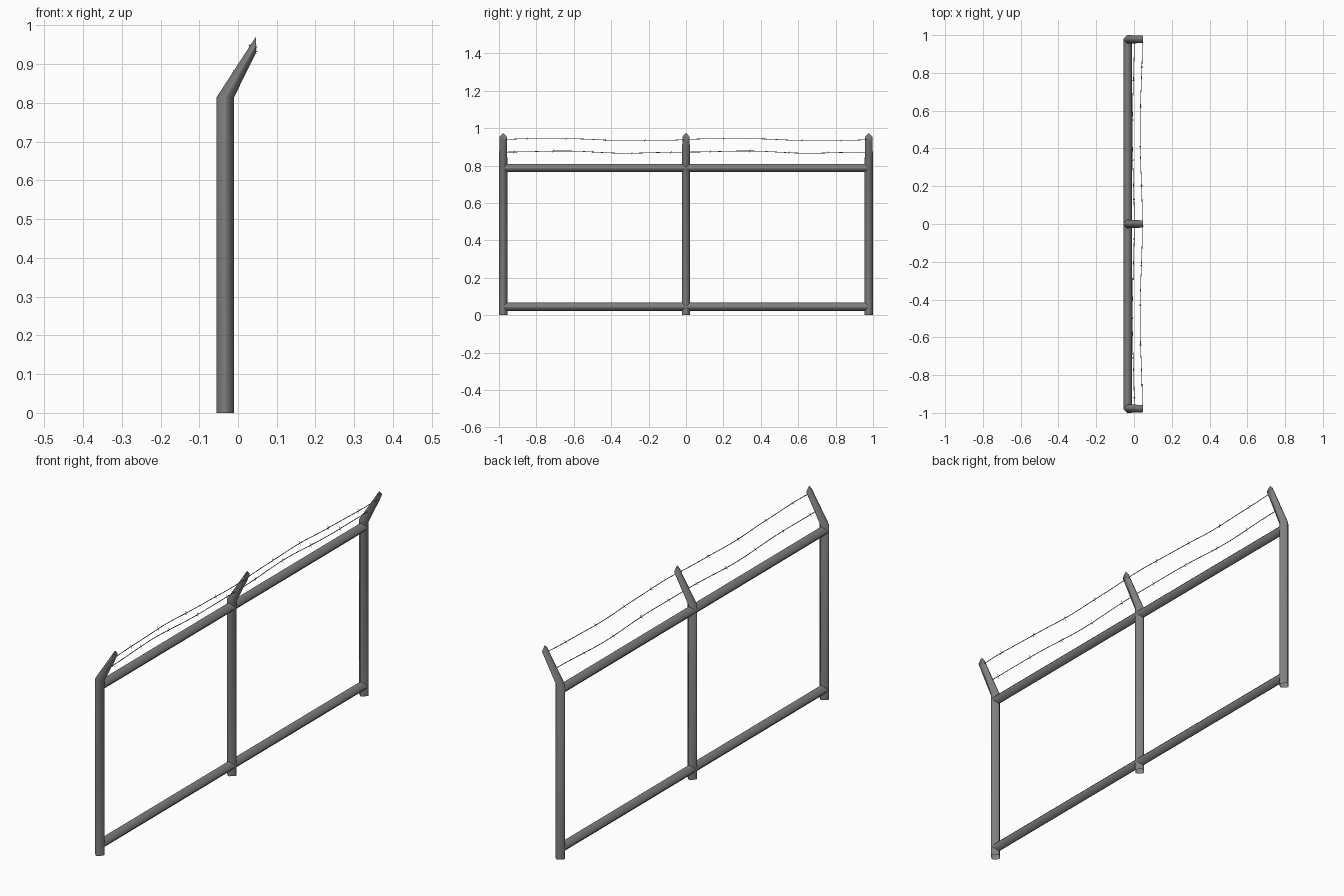
import bpy, bmesh, math
from mathutils import Vector

if "Cube" in bpy.data.objects:
    bpy.data.objects.remove(bpy.data.objects["Cube"])

def material(name, v):
    m = bpy.data.materials.new(name)
    m.diffuse_color = (v, v, v, 1)
    m.use_nodes = True
    m.node_tree.nodes["Principled BSDF"].inputs["Base Color"].default_value = m.diffuse_color
    return m

STEEL = material("grey steel", 0.215)
WIRE = material("grey wire", 0.2)
R, PX = 0.0225, -0.0325
POSTS = (-0.9775, 0.0, 0.9775)
C = 0.16
# diamond bar section with blunted corners, in units of R
BAR = [(1, -C), (1, C), (C, 1), (-C, 1), (-1, C), (-1, -C), (-C, -1), (C, -1)]

def loft(name, rings, mat, open_start=False):
    """Skin a list of vertex rings and cap the ends."""
    bm = bmesh.new()
    vs = [[bm.verts.new(p) for p in r] for r in rings]
    n = len(rings[0])
    for a, b in zip(vs, vs[1:]):
        for i in range(n):
            bm.faces.new((a[i], a[(i + 1) % n], b[(i + 1) % n], b[i]))
    if not open_start:
        bm.faces.new(vs[0][::-1])
    bm.faces.new(vs[-1])
    bmesh.ops.recalc_face_normals(bm, faces=bm.faces)
    me = bpy.data.meshes.new(name)
    bm.to_mesh(me)
    bm.free()
    me.materials.append(mat)
    ob = bpy.data.objects.new(name, me)
    bpy.context.collection.objects.link(ob)
    bpy.ops.object.select_all(action='DESELECT')
    ob.select_set(True)
    bpy.context.view_layer.objects.active = ob
    bpy.ops.object.shade_smooth_by_angle(angle=math.radians(55))
    return ob

def circle(n):
    return [(math.cos(2 * math.pi * i / n), math.sin(2 * math.pi * i / n)) for i in range(n)]

# posts, open at the foot, with a leaning arm cut off vertically at its tip
for k, y in enumerate(POSTS):
    flat = lambda z: [(PX + R * c, y + R * s, z) for c, s in BAR]
    tip = [(0.047, y + 0.019 * s, 0.951 - 0.021 * c) for c, s in BAR]
    loft(f"post_{k}", [flat(0), flat(0.815), tip], STEEL, open_start=True)

# horizontal rails between the posts
for k, (a, b) in enumerate(zip(POSTS, POSTS[1:])):
    for label, z in (("top", 0.787), ("bottom", 0.045)):
        loft(f"{label}_rail_{k}",
             [[(PX + R * c, y, z + R * s) for c, s in BAR] for y in (a, b)], STEEL)

# slack barbed wires
def upper(y):
    t = ((y + 0.9775) % 0.9775) / 0.9775 * 2 * math.pi
    return Vector((0.038 + 0.006 * math.cos(t), y,
                   0.939 + 0.005 * math.sin(t) + 0.001 * math.sin(3 * t)))

def lower(y):
    t = ((y + 0.9775) % 0.9775) / 0.9775 * 2 * math.pi
    return Vector((-0.004 + 0.005 * math.cos(t), y,
                   0.872 + 0.005 * math.sin(t) - 0.002 * math.sin(2 * t)))

for label, f, start in (("upper", upper, -0.85), ("lower", lower, -0.92)):
    rings = []
    for i in range(65):
        p = f(-0.9775 + 1.955 * i / 64)
        rings.append([(p.x + 0.0017 * c, p.y, p.z + 0.0017 * s) for c, s in circle(5)])
    loft(label + "_wire", rings, WIRE)
    # barbs: two short crossed spikes at each knot
    for j in range(9):
        p = f(start + 0.21 * j)
        for q, d in enumerate((Vector((0.005, 0.003, 0.007)), Vector((-0.005, 0.003, 0.007)))):
            side, fwd = Vector((0, 0.0012, 0)), Vector((0.0012, 0, 0))
            loft(f"{label}_barb_{j}_{q}",
                 [[p + e + side, p + e + fwd, p + e - side, p + e - fwd] for e in (-d, d)], WIRE)
